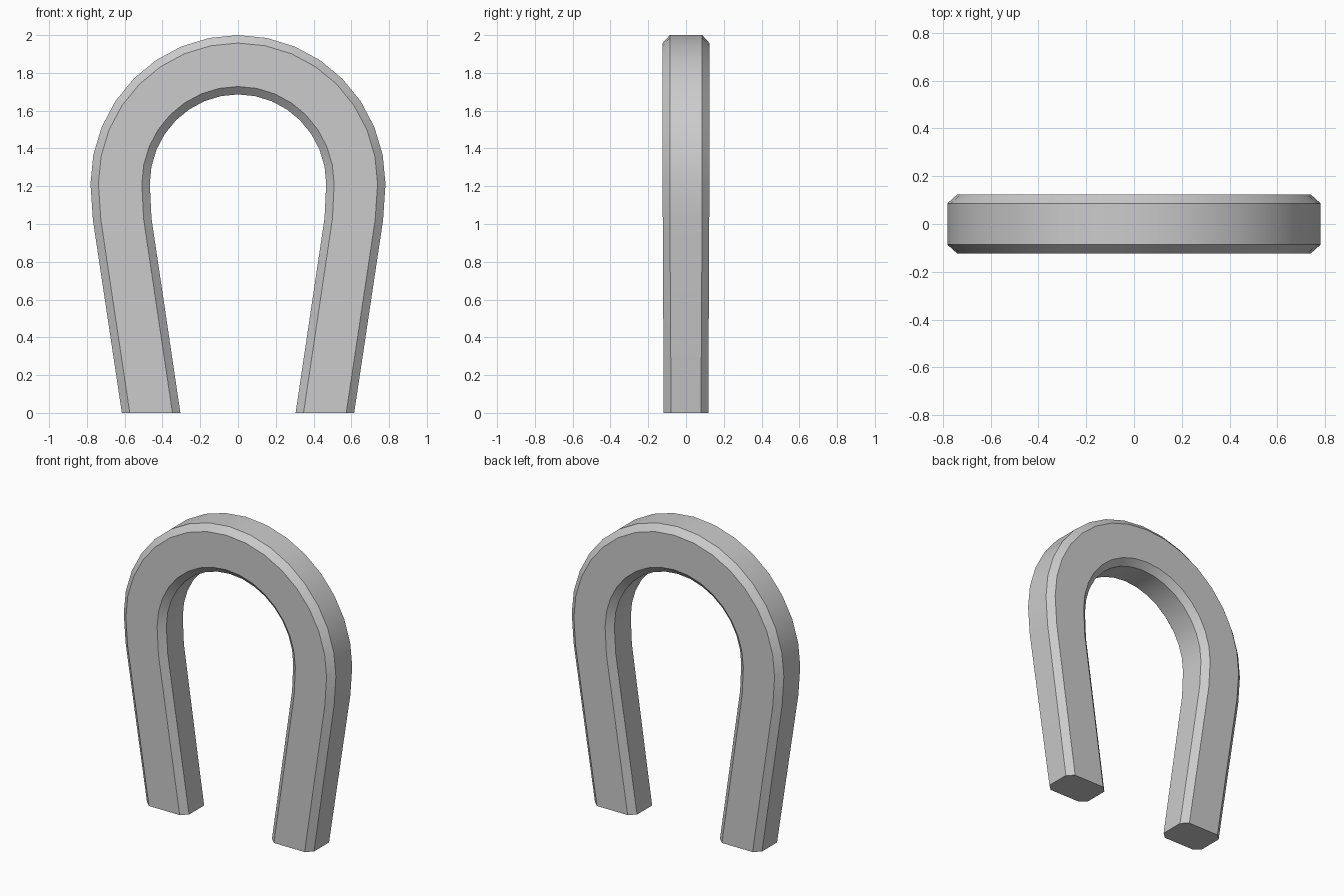
import bpy, bmesh, math

if "Cube" in bpy.data.objects:
    bpy.data.objects.remove(bpy.data.objects["Cube"])

CENTRE_Z = 1.213   # centre of the arch


def section(inner, outer, half, cham, cham_y):
    """Chamfered rectangle across the bar: inner/outer are (x, z) points."""
    (ix, iz), (ox, oz) = inner, outer
    w = math.hypot(ox - ix, oz - iz)
    flat = half - cham_y
    t = cham / w
    profile = [(0, -flat), (t, -half), (1 - t, -half), (1, -flat),
               (1, flat), (1 - t, half), (t, half), (0, flat)]
    return [(ix + (ox - ix) * u, y, iz + (oz - iz) * u) for u, y in profile]


# right leg, bottom to top
leg = [section((0.305, 0), (0.615, 0), 0.118, 0.042, 0.039),
       section((0.458, 1.03), (0.768, 1.02), 0.123, 0.042, 0.038)]

# arch in 16 steps
arch = []
for i in range(17):
    a = math.pi * i / 16
    c, s = math.cos(a), math.sin(a)
    arch.append(section((0.467 * c, CENTRE_Z + 0.473 * s),
                        (0.781 * c, CENTRE_Z + 0.787 * s), 0.124, 0.042, 0.038))

# left leg mirrors the right
left = [[(-x, y, z) for x, y, z in ring] for ring in reversed(leg)]

# skin the sections into one bar with capped ends
bm = bmesh.new()
rings = [[bm.verts.new(p) for p in ring] for ring in leg + arch + left]
for r0, r1 in zip(rings, rings[1:]):
    for k in range(8):
        n = (k + 1) % 8
        bm.faces.new((r0[k], r0[n], r1[n], r1[k]))
bm.faces.new(rings[0])
bm.faces.new(rings[-1])
bmesh.ops.recalc_face_normals(bm, faces=bm.faces[:])

mesh = bpy.data.meshes.new("horseshoe_bar")
bm.to_mesh(mesh)
bm.free()
obj = bpy.data.objects.new("horseshoe_bar", mesh)
bpy.context.collection.objects.link(obj)

# smooth along the curve, crisp chamfers
bpy.context.view_layer.objects.active = obj
obj.select_set(True)
bpy.ops.object.shade_smooth_by_angle(angle=math.radians(30))
